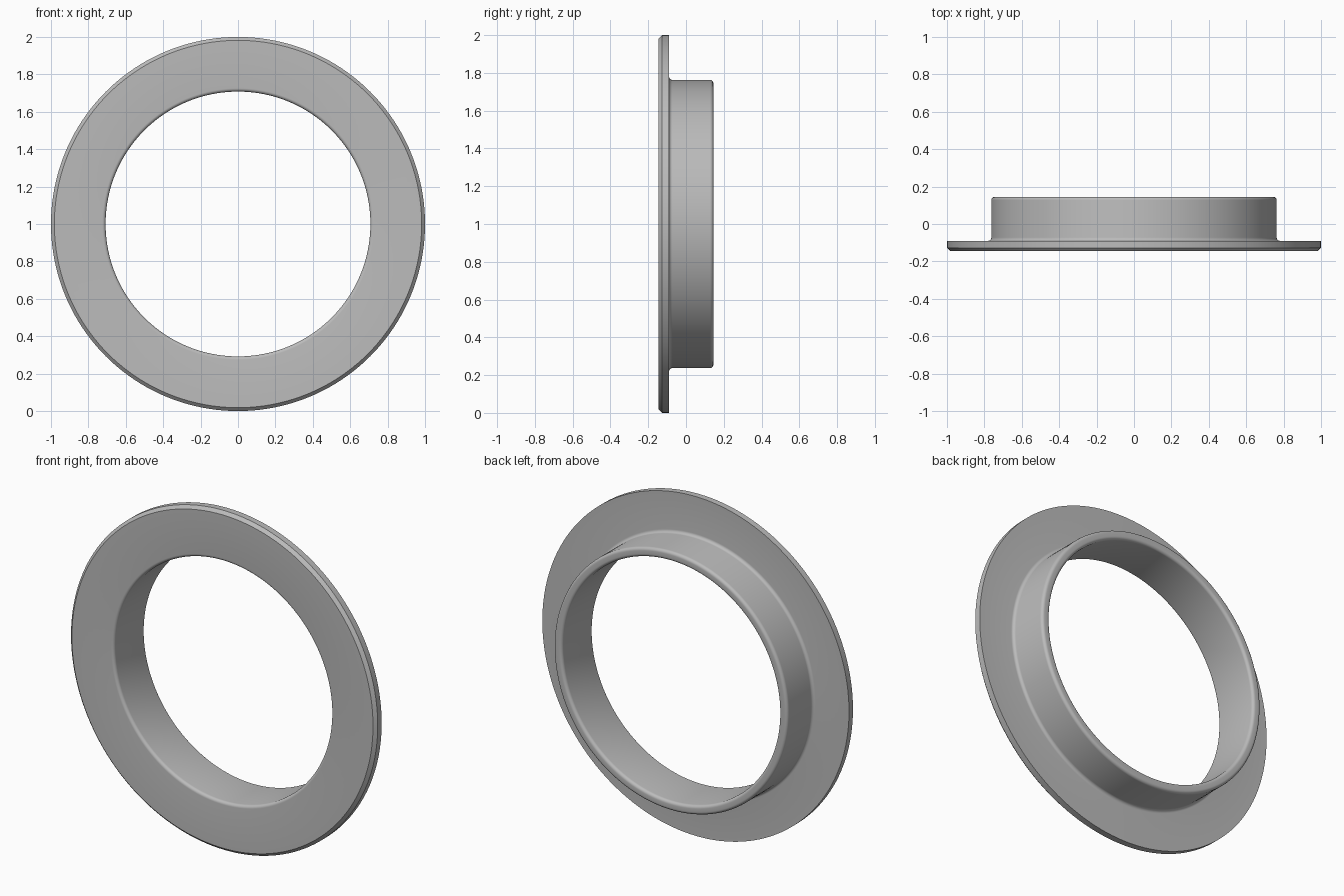
import bpy
import bmesh
from math import cos, sin, pi, radians
from mathutils import Matrix, Vector

cube = bpy.data.objects.get("Cube")
if cube:
    bpy.data.objects.remove(cube, do_unlink=True)

SEGMENTS = 160
BORE, COLLAR, RIM = 0.708, 0.763, 1.0
FRONT, STEP, BACK = -0.145, -0.09, 0.145
ROUND, CHAMFER = 0.018, 0.018


def arc(radius, y, start, end, size=ROUND, steps=6):
    """Quarter round in the profile plane, as (radius, y) points."""
    angles = [radians(start + (end - start) * i / steps) for i in range(steps + 1)]
    return [(radius + size * cos(a), y + size * sin(a)) for a in angles]


# Closed cross-section: chamfered flange, filleted collar, rounded lips
profile = [(RIM - CHAMFER, FRONT), (RIM, FRONT + CHAMFER), (RIM, STEP)]
profile += arc(COLLAR + ROUND, STEP + ROUND, 270, 180)
profile += arc(COLLAR - ROUND, BACK - ROUND, 0, 90)
profile += arc(BORE + ROUND, BACK - ROUND, 90, 180)
profile += arc(BORE + ROUND, FRONT + ROUND, 180, 270)

# Sweep the section around the y axis
bm = bmesh.new()
rings = []
for i in range(SEGMENTS):
    turn = Matrix.Rotation(2 * pi * i / SEGMENTS, 3, 'Y')
    rings.append([bm.verts.new(turn @ Vector((r, y, 0))) for r, y in profile])
count = len(profile)
for i, ring in enumerate(rings):
    following = rings[(i + 1) % SEGMENTS]
    for j in range(count):
        k = (j + 1) % count
        bm.faces.new((ring[j], ring[k], following[k], following[j]))
bmesh.ops.recalc_face_normals(bm, faces=bm.faces)
mesh = bpy.data.meshes.new("flanged_ring")
bm.to_mesh(mesh)
bm.free()

ring_object = bpy.data.objects.new("flanged_ring", mesh)
ring_object.location.z = RIM
bpy.context.collection.objects.link(ring_object)

# Plain grey finish
grey = bpy.data.materials.new("plain_grey")
grey.use_nodes = True
colour = (0.5, 0.5, 0.5, 1)
grey.diffuse_color = colour
grey.node_tree.nodes["Principled BSDF"].inputs["Base Color"].default_value = colour
mesh.materials.append(grey)

# Smooth rounds, crisp chamfer and flange edges
bpy.ops.object.select_all(action='DESELECT')
ring_object.select_set(True)
bpy.context.view_layer.objects.active = ring_object
bpy.ops.object.shade_smooth_by_angle(angle=radians(30))
